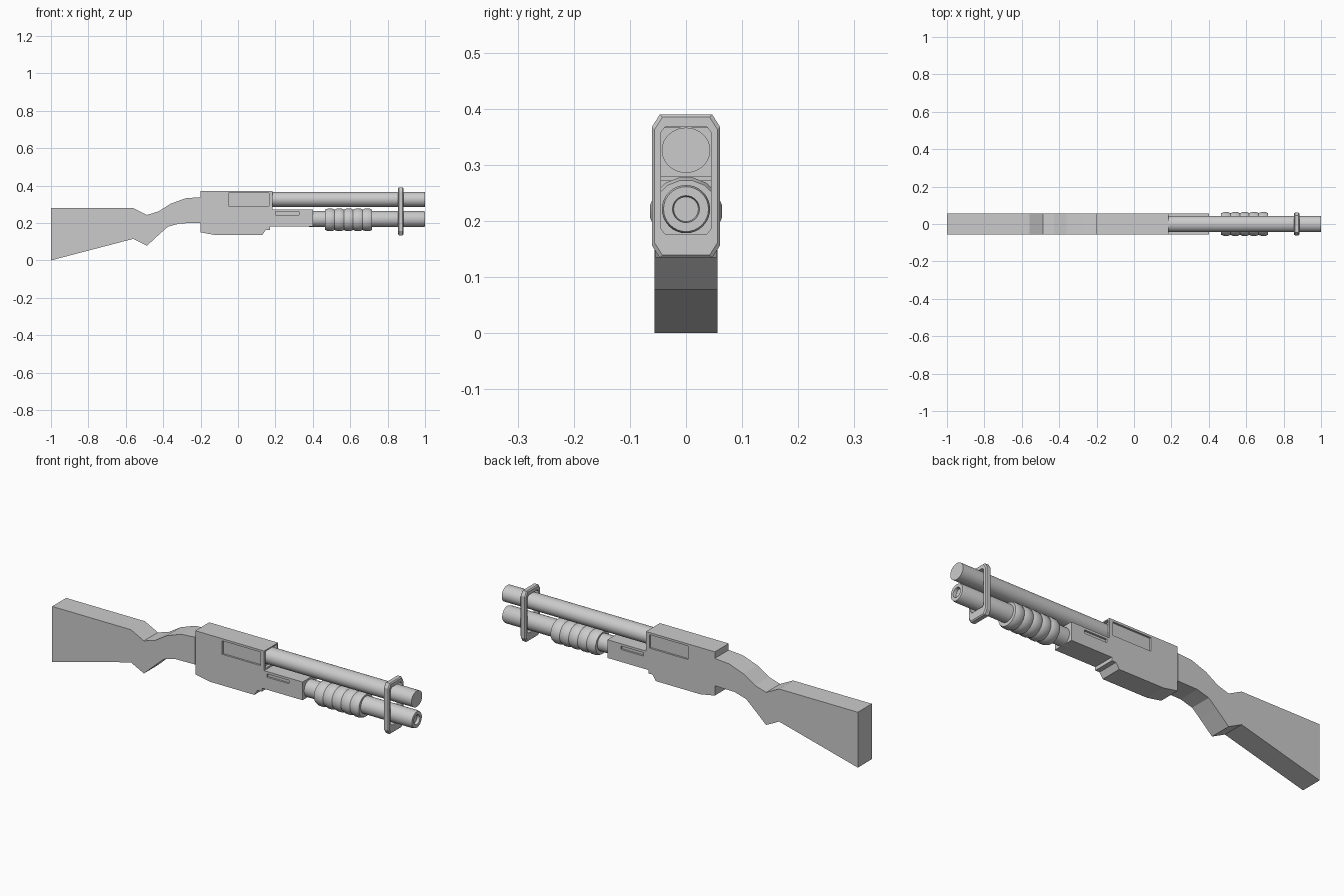
import bpy, bmesh, math

if "Cube" in bpy.data.objects:
    bpy.data.objects.remove(bpy.data.objects["Cube"])

def make(name, bm):
    bmesh.ops.recalc_face_normals(bm, faces=bm.faces)
    me = bpy.data.meshes.new(name)
    bm.to_mesh(me)
    bm.free()
    ob = bpy.data.objects.new(name, me)
    bpy.context.collection.objects.link(ob)
    return ob

def extrude(name, pts, half):
    """Side profile (x, z) extruded symmetrically along y."""
    bm = bmesh.new()
    f = bm.faces.new([bm.verts.new((x, -half, z)) for x, z in pts])
    r = bmesh.ops.extrude_face_region(bm, geom=[f])
    vs = [v for v in r['geom'] if isinstance(v, bmesh.types.BMVert)]
    bmesh.ops.translate(bm, verts=vs, vec=(0, 2 * half, 0))
    return make(name, bm)

def lathe(name, prof, zc, n, sy=1.0, sz=1.0, phase=0.0):
    """Profile (x, radius) turned around an axis along x, closed at both ends."""
    bm = bmesh.new()
    rings = []
    for x, r in prof:
        rings.append([bm.verts.new((x, r * sy * math.cos(a), zc + r * sz * math.sin(a)))
                      for a in (2 * math.pi * (i + phase) / n for i in range(n))])
    for a, b in zip(rings, rings[1:]):
        for i in range(n):
            j = (i + 1) % n
            bm.faces.new((a[i], a[j], b[j], b[i]))
    bm.faces.new(rings[0])
    bm.faces.new(rings[-1])
    return make(name, bm)

def smooth(ob, angle):
    bpy.ops.object.select_all(action='DESELECT')
    ob.select_set(True)
    bpy.context.view_layer.objects.active = ob
    bpy.ops.object.shade_smooth_by_angle(angle=math.radians(angle))

def cut(target, x0, x1, y0, y1, z0, z1):
    ob = extrude("cutter", [(x0, z0), (x1, z0), (x1, z1), (x0, z1)], (y1 - y0) / 2)
    ob.location.y = (y0 + y1) / 2
    ob.hide_render = True
    ob.hide_set(True)
    m = target.modifiers.new("cut", 'BOOLEAN')
    m.object, m.operation, m.solver = ob, 'DIFFERENCE', 'EXACT'

# Shoulder stock with grip
extrude("stock", [(-1, 0), (-0.56, 0.115), (-0.487, 0.078), (-0.42, 0.14), (-0.375, 0.18),
                  (-0.31, 0.198), (-0.2, 0.2), (-0.2, 0.338), (-0.28, 0.332), (-0.36, 0.303),
                  (-0.425, 0.262), (-0.487, 0.243), (-0.56, 0.28), (-1, 0.28)], 0.056)

# Receiver with stepped front
receiver = extrude("receiver", [(-0.2, 0.15), (-0.12, 0.135), (0.13, 0.135), (0.148, 0.163),
                                (0.172, 0.163), (0.172, 0.18), (0.4, 0.18), (0.4, 0.272),
                                (0.185, 0.272), (0.185, 0.371), (-0.2, 0.371)], 0.0555)

# Side ports and slots, barrel socket
for s in (-1, 1):
    y0, y1 = sorted((s * 0.046, s * 0.08))
    cut(receiver, -0.05, 0.165, y0, y1, 0.292, 0.36)
    cut(receiver, 0.2, 0.325, y0, y1, 0.243, 0.26)
cut(receiver, 0.17, 0.22, -0.046, 0.046, 0.28, 0.366)

# Barrel and magazine tube
smooth(lathe("barrel", [(0.15, 0.042), (1, 0.042)], 0.326, 32, 1.03, 0.96), 40)
smooth(lathe("magazine_tube", [(0.38, 0.043), (0.99, 0.043), (1, 0.040), (1, 0.024), (0.985, 0.022)],
             0.221, 32), 40)

# Ribbed sliding grip
ribs = [(0.465, 0.043), (0.465, 0.056)]
for i in range(5):
    x = 0.468 + i * 0.05
    ribs += [(x + 0.012, 0.0625), (x + 0.036, 0.0625), (x + 0.048, 0.057)]
ribs += [(0.716, 0.043)]
smooth(lathe("slide_grip", ribs, 0.217, 16, 1.04, 0.98, 0.5), 30)

# Clamp loop around both tubes
def loop(w, z0, z1, c, d):
    return [(w, z0 + d), (w, z1 - d), (w - c, z1), (-w + c, z1),
            (-w, z1 - d), (-w, z0 + d), (-w + c, z0), (w - c, z0)]

bm = bmesh.new()
outer = loop(0.0605, 0.134, 0.39, 0.014, 0.022)
mid = loop(0.056, 0.139, 0.385, 0.014, 0.022)
inner = loop(0.0445, 0.176, 0.368, 0.008, 0.01)
section = [(0.855, inner), (0.855, mid), (0.86, outer), (0.88, outer), (0.885, mid), (0.885, inner)]
rings = [[bm.verts.new((x, y, z)) for y, z in pts] for x, pts in section]
for k in range(6):
    a, b = rings[k], rings[(k + 1) % 6]
    for i in range(8):
        j = (i + 1) % 8
        bm.faces.new((a[i], a[j], b[j], b[i]))
make("barrel_clamp", bm)
